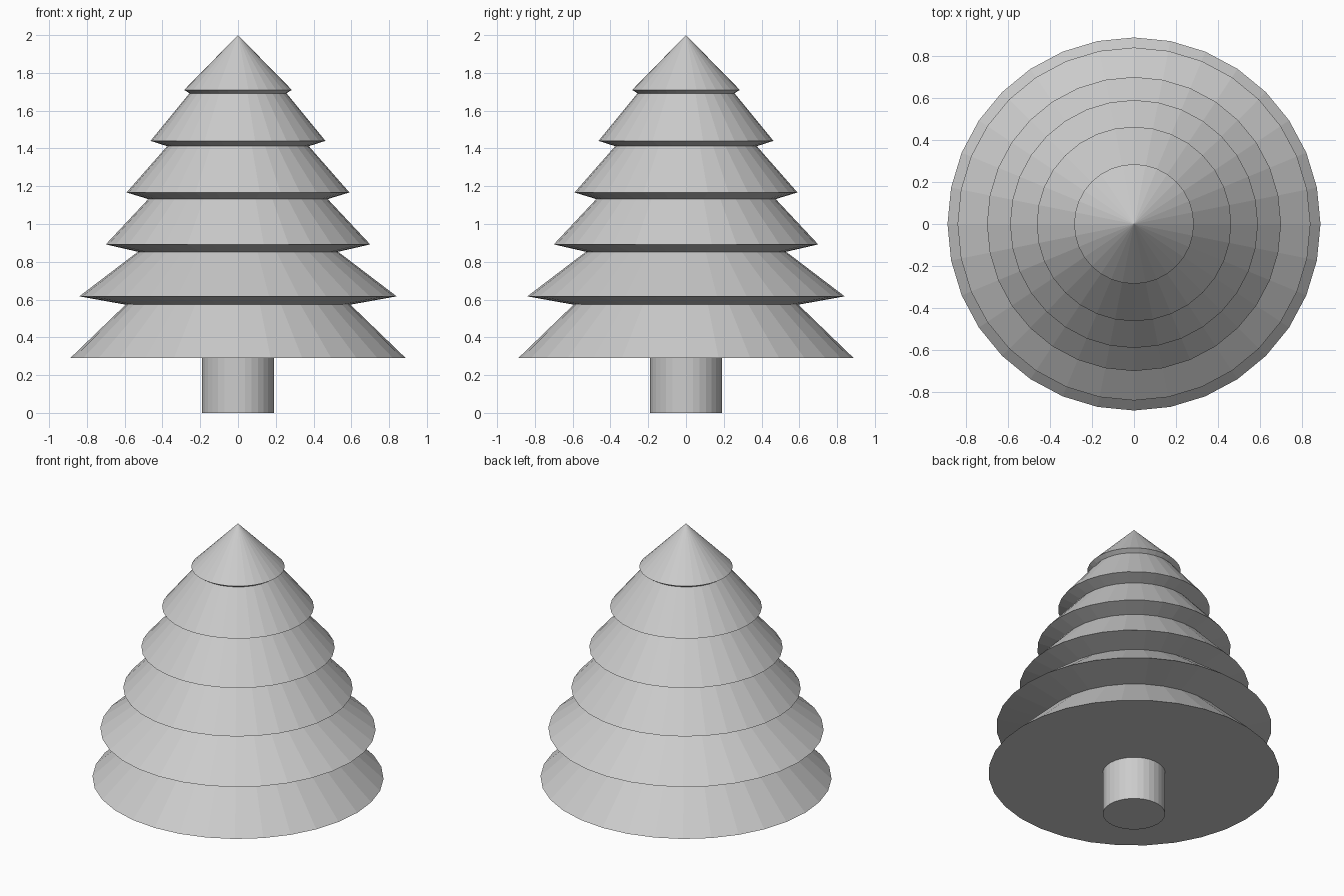
import bpy, bmesh
from math import cos, sin, tau

if "Cube" in bpy.data.objects:
    bpy.data.objects.remove(bpy.data.objects["Cube"])

SIDES = 32


def lathe(name, profile):
    """Revolve (radius, z) points around z; radius 0 makes a tip, open ends get a cap."""
    bm = bmesh.new()
    rings = []
    for r, z in profile:
        if r == 0:
            rings.append([bm.verts.new((0, 0, z))] * SIDES)
        else:
            rings.append([bm.verts.new((r * cos(tau * i / SIDES), r * sin(tau * i / SIDES), z))
                          for i in range(SIDES)])
    for low, high in zip(rings, rings[1:]):
        for i in range(SIDES):
            j = (i + 1) % SIDES
            quad = [low[i], low[j], high[j], high[i]]
            bm.faces.new(list(dict.fromkeys(quad)))
    for ring, (r, z) in ((rings[0], profile[0]), (rings[-1], profile[-1])):
        if r:
            bm.faces.new(ring)
    bmesh.ops.recalc_face_normals(bm, faces=bm.faces)
    mesh = bpy.data.meshes.new(name)
    bm.to_mesh(mesh)
    bm.free()
    obj = bpy.data.objects.new(name, mesh)
    bpy.context.collection.objects.link(obj)
    return obj


# Trunk
lathe("trunk", [(0.19, 0.0), (0.19, 0.29)])

# Foliage: tiers given as rim radius, rim z, then the neck below the next rim
lathe("foliage", [
    (0.888, 0.29), (0.595, 0.573),
    (0.84, 0.617), (0.53, 0.853),
    (0.70, 0.892), (0.475, 1.132),
    (0.59, 1.167), (0.375, 1.412),
    (0.463, 1.44), (0.257, 1.692),
    (0.285, 1.71), (0, 2.0),
])
